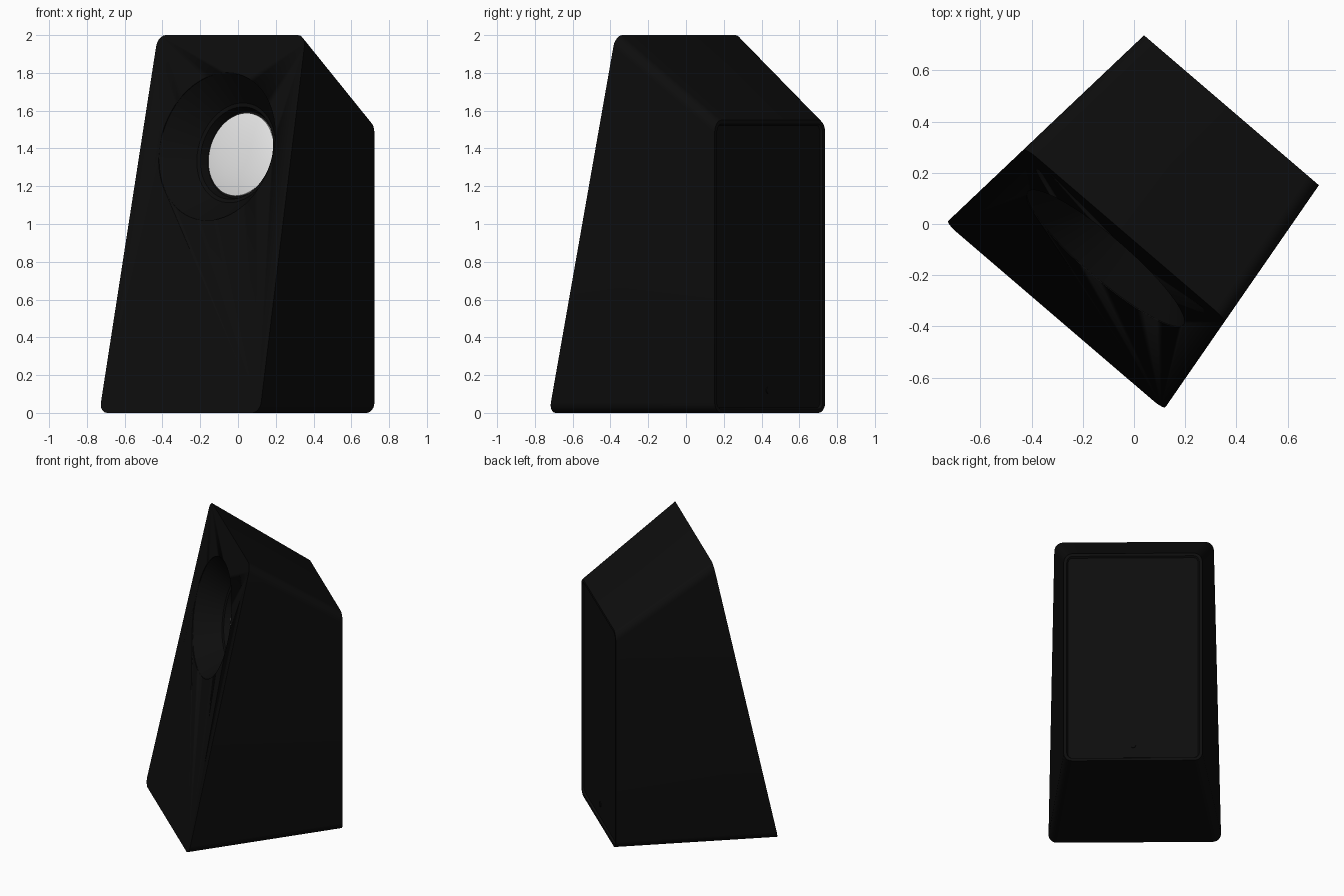
import bpy, bmesh, math
from mathutils import Matrix, Vector

if "Cube" in bpy.data.objects:
    bpy.data.objects.remove(bpy.data.objects["Cube"])

TURN = Matrix.Rotation(math.radians(-40.6), 4, 'Z')
TILT = math.atan2(0.425, 2.0)                      # lean of the front face
FRONT = Vector((0.003, -0.475 + 0.2125 * 1.41, 1.41))  # driver centre on the front


def material(name, v):
    m = bpy.data.materials.new(name)
    m.diffuse_color = (v, v, v, 1)
    m.use_nodes = True
    m.node_tree.nodes["Principled BSDF"].inputs["Base Color"].default_value = m.diffuse_color
    return m


black = material("soft_black", 0.004)
white = material("white", 0.8)


def finish(bm, name, mat, angle=30):
    bmesh.ops.recalc_face_normals(bm, faces=bm.faces)
    me = bpy.data.meshes.new(name)
    bm.to_mesh(me)
    bm.free()
    ob = bpy.data.objects.new(name, me)
    bpy.context.collection.objects.link(ob)
    me.materials.append(mat)
    bpy.ops.object.select_all(action='DESELECT')
    ob.select_set(True)
    bpy.context.view_layer.objects.active = ob
    bpy.ops.object.shade_smooth_by_angle(angle=math.radians(angle))
    return ob


def lathe(profile, matrix, n=64):
    """Closed solid from (radius, height) points around local z."""
    bm = bmesh.new()
    rings = []
    for r, h in profile:
        if r == 0:
            rings.append([bm.verts.new((0, 0, h))])
        else:
            rings.append([bm.verts.new((r * math.cos(2 * math.pi * i / n),
                                        r * math.sin(2 * math.pi * i / n), h)) for i in range(n)])
    for a, b in zip(rings, rings[1:]):
        for i in range(n):
            j = (i + 1) % n
            vs = [a[i % len(a)], a[j % len(a)], b[j % len(b)], b[i % len(b)]]
            bm.faces.new(list(dict.fromkeys(vs)))
    bm.transform(matrix)
    return bm


# cabinet: tapered wedge with a sloping top, rounded on its long edges
def half_width(v):
    return 0.56 - 0.104 * (v + 0.475)


bm = bmesh.new()
profile = [(-0.475, 0), (-0.05, 2.0), (0.585, 1.55), (0.585, 0)]
sides = [[bm.verts.new((s * half_width(v), v, z)) for v, z in profile] for s in (-1, 1)]
for s in sides:
    bm.faces.new(s)
for i in range(4):
    j = (i + 1) % 4
    bm.faces.new((sides[0][i], sides[0][j], sides[1][j], sides[1][i]))
bmesh.ops.recalc_face_normals(bm, faces=bm.faces)
long_edges = [bm.edges.get((s[a], s[b])) for s in sides for a, b in ((1, 2), (3, 0))]
bmesh.ops.bevel(bm, geom=long_edges, offset=0.055, segments=6, profile=0.5, affect='EDGES')
# slightly sunken rear panel
bm.normal_update()
rear = max(bm.faces, key=lambda f: f.normal.y * f.calc_area())
bmesh.ops.inset_region(bm, faces=[rear], thickness=0.02, depth=0)
bmesh.ops.inset_region(bm, faces=[rear], thickness=0.008, depth=-0.012)
bm.transform(TURN)
cabinet = finish(bm, "cabinet", black)

# driver recess cut into the front; local +z points out of the front face
driver = TURN @ Matrix.Translation(FRONT) @ Matrix.Rotation(math.pi / 2 - TILT, 4, 'X')
cutter = finish(lathe([(0, 0.1), (0.4, 0.1), (0.4, -0.004), (0.27, -0.16),
                       (0.25, -0.165), (0.235, -0.21), (0, -0.21)], driver),
                "recess_cutter", black)
cutter.hide_render = True
mod = cabinet.modifiers.new("recess", 'BOOLEAN')
mod.object = cutter
mod.solver = 'EXACT'
bpy.context.view_layer.objects.active = cabinet
bpy.ops.object.modifier_apply(modifier=mod.name)
bpy.data.objects.remove(cutter)

# white driver cap, a shallow dome at the bottom of the recess
finish(lathe([(0, -0.212), (0.224, -0.212), (0.224, -0.2), (0.19, -0.192),
              (0.13, -0.184), (0.07, -0.179), (0, -0.178)], driver), "driver_cap", white)

# small round socket low on the rear panel
socket = TURN @ Matrix.Translation((0, 0.573, 0.12)) @ Matrix.Rotation(-math.pi / 2, 4, 'X')
finish(lathe([(0, -0.004), (0.018, -0.004), (0.018, 0.004), (0, 0.004)], socket, 20),
       "rear_socket", black)
